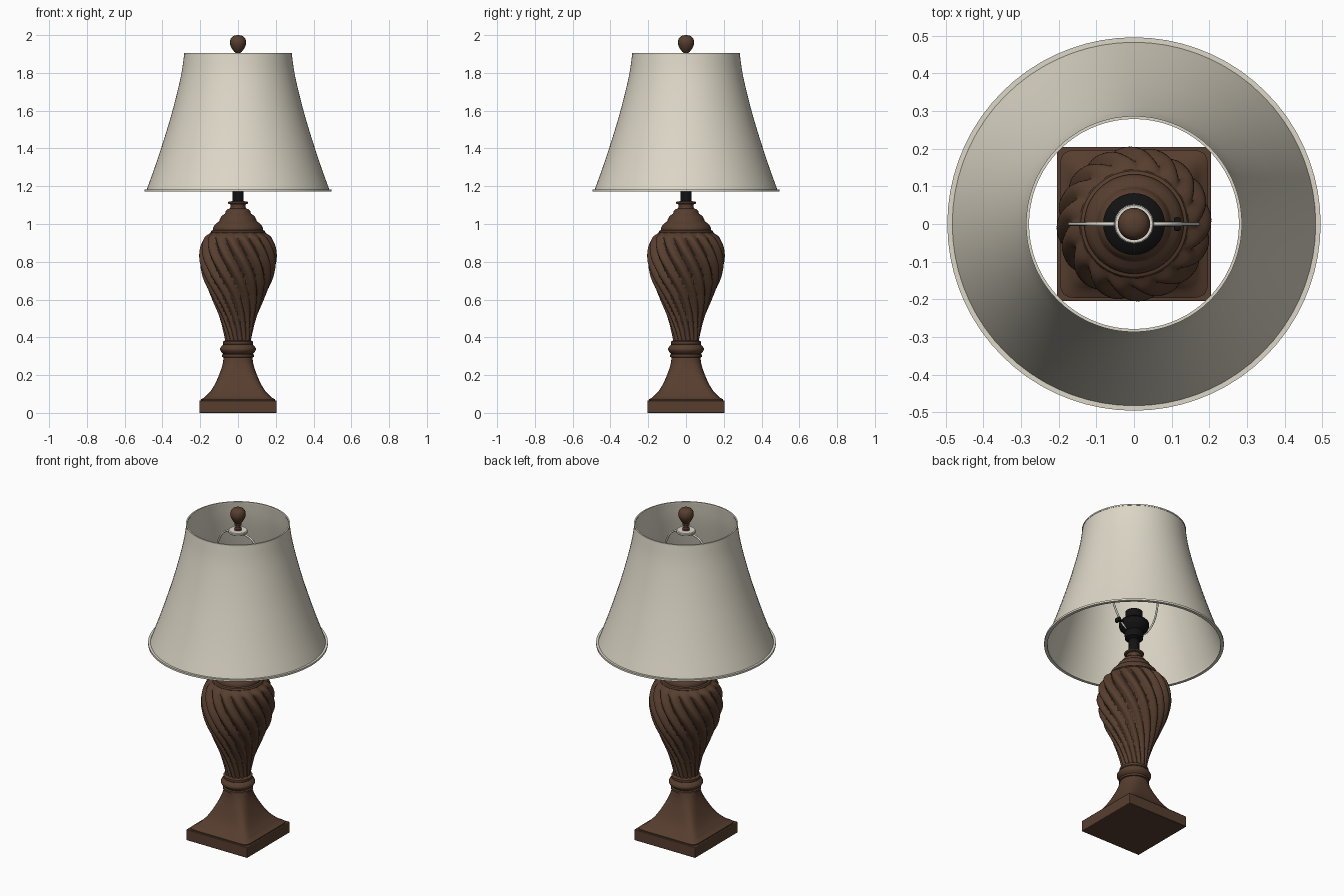
import bpy, math
from mathutils import Vector

if "Cube" in bpy.data.objects:
    bpy.data.objects.remove(bpy.data.objects["Cube"])


def material(name, rgb):
    m = bpy.data.materials.new(name)
    m.diffuse_color = (*rgb, 1)
    m.use_nodes = True
    m.node_tree.nodes["Principled BSDF"].inputs["Base Color"].default_value = m.diffuse_color
    return m


WOOD = material("dark brown wood", (0.095, 0.048, 0.028))
CLOTH = material("cream cloth", (0.72, 0.68, 0.57))
BLACK = material("black fitting", (0.006, 0.006, 0.006))
METAL = material("pale metal", (0.72, 0.70, 0.62))


def finish(ob, mat, angle=35):
    ob.data.materials.append(mat)
    bpy.ops.object.select_all(action='DESELECT')
    ob.select_set(True)
    bpy.context.view_layer.objects.active = ob
    bpy.ops.object.shade_smooth_by_angle(angle=math.radians(angle))
    return ob


def smooth_path(pts, steps):
    """Catmull-Rom curve through points of any dimension."""
    p = [Vector(q) for q in pts]
    p = [2 * p[0] - p[1]] + p + [2 * p[-1] - p[-2]]
    out = []
    for i in range(1, len(p) - 2):
        a, b, c, d = p[i - 1:i + 3]
        for k in range(steps):
            t = k / steps
            out.append(0.5 * (2 * b + (c - a) * t + (2 * a - 5 * b + 4 * c - d) * t * t
                              + (3 * b - a - 3 * c + d) * t ** 3))
    return out + [p[-2]]


def loft(name, rows, mat, radius=None, segs=48, caps=True, angle=35):
    """Stack rings; each row starts with radius, z; radius(row, angle) shapes the ring."""
    radius = radius or (lambda row, a: row[0])
    verts, faces = [], []
    for row in rows:
        for j in range(segs):
            a = 2 * math.pi * j / segs
            r = radius(row, a)
            verts.append((r * math.cos(a), r * math.sin(a), row[1]))
    for i in range(len(rows) - 1):
        for j in range(segs):
            k = (j + 1) % segs
            faces.append((i * segs + j, i * segs + k, (i + 1) * segs + k, (i + 1) * segs + j))
    if caps:
        faces.append(tuple(reversed(range(segs))))
        faces.append(tuple(range((len(rows) - 1) * segs, len(rows) * segs)))
    me = bpy.data.meshes.new(name)
    me.from_pydata(verts, [], faces)
    ob = bpy.data.objects.new(name, me)
    bpy.context.collection.objects.link(ob)
    return finish(ob, mat, angle)


def box(name, loc, size, mat, bevel):
    bpy.ops.mesh.primitive_cube_add(size=1, location=loc)
    ob = bpy.context.object
    ob.name = name
    ob.scale = size
    bpy.ops.object.transform_apply(location=False, rotation=False, scale=True)
    mod = ob.modifiers.new("edge", 'BEVEL')
    mod.width, mod.segments = bevel, 2
    return finish(ob, mat)


# Square plinth
box("plinth", (0, 0, 0.0325), (0.41, 0.41, 0.065), WOOD, 0.003)


# Pedestal: rounded square blending into a round neck
def squircle(row, a):
    n = row[2]
    return row[0] / (abs(math.cos(a)) ** n + abs(math.sin(a)) ** n) ** (1 / n)


foot = [(0.197, 0.06, 14), (0.197, 0.071, 14), (0.187, 0.077, 12)]
sweep = smooth_path([(0.177, 0.082, 12), (0.142, 0.12, 9), (0.116, 0.165, 6),
                     (0.095, 0.215, 4), (0.081, 0.26, 2.8), (0.076, 0.30, 2)], 5)
loft("pedestal", foot + sweep, WOOD, squircle, segs=96)

# Turned collar between pedestal and body
bulge = [(0.077 + 0.018 * math.sin(math.pi * t / 10), 0.312 + 0.05 * t / 10) for t in range(11)]
loft("collar", [(0.07, 0.292), (0.084, 0.296), (0.084, 0.308)] + bulge
     + [(0.08, 0.365), (0.08, 0.378), (0.066, 0.384)], WOOD)

# Body with spiral lobes
LOBES = 16


def spiral(row, a):
    lobe = abs(math.sin(LOBES / 2 * (a + 3.0 * row[1])))
    fade = min(1, max(0.1, (0.965 - row[1]) / 0.06))
    return row[0] * (1 - 0.15 * fade * (1 - lobe))


body = smooth_path([(0.068, 0.375), (0.078, 0.43), (0.097, 0.50), (0.137, 0.60), (0.181, 0.70),
                    (0.202, 0.78), (0.206, 0.83), (0.199, 0.885), (0.178, 0.93), (0.14, 0.957)], 5)
loft("spiral_body", body, WOOD, spiral, segs=LOBES * 12, angle=40)

# Stepped cap above the body
loft("cap", [(0.13, 0.942), (0.142, 0.947), (0.145, 0.955), (0.141, 0.964), (0.132, 0.968),
             (0.132, 0.978), (0.127, 0.99), (0.116, 1.003), (0.102, 1.012), (0.098, 1.016),
             (0.096, 1.026), (0.086, 1.043), (0.07, 1.054), (0.067, 1.058), (0.065, 1.068),
             (0.055, 1.078), (0.042, 1.083), (0.039, 1.098), (0.042, 1.105),
             (0.054, 1.108), (0.054, 1.117), (0.03, 1.121)], WOOD)

# Lamp socket and its switch
loft("socket", [(0.03, 1.115), (0.03, 1.20), (0.05, 1.21), (0.053, 1.25), (0.078, 1.275),
                (0.082, 1.285), (0.082, 1.31), (0.07, 1.322), (0.048, 1.33), (0.048, 1.38),
                (0.038, 1.38), (0.038, 1.33)], BLACK)
box("switch_stem", (0.09, 0, 1.29), (0.05, 0.014, 0.014), BLACK, 0.003)
box("switch_key", (0.115, 0, 1.29), (0.018, 0.036, 0.026), BLACK, 0.005)

# Wire harp: one half path mirrored across x
half = smooth_path([(0.05, 0, 1.255), (0.095, 0, 1.29), (0.145, 0, 1.38), (0.17, 0, 1.50),
                    (0.163, 0, 1.63), (0.13, 0, 1.77), (0.085, 0, 1.835), (0.0, 0, 1.852)], 5)
path = half + [Vector((-p.x, 0, p.z)) for p in reversed(half[:-1])]
cu = bpy.data.curves.new("harp", 'CURVE')
cu.dimensions, cu.bevel_depth, cu.bevel_resolution = '3D', 0.0055, 2
sp = cu.splines.new('POLY')
sp.points.add(len(path) - 1)
for pt, p in zip(sp.points, path):
    pt.co = (*p, 1)
harp = bpy.data.objects.new("harp", cu)
bpy.context.collection.objects.link(harp)
bpy.ops.object.select_all(action='DESELECT')
harp.select_set(True)
bpy.context.view_layer.objects.active = harp
bpy.ops.object.convert(target='MESH')
finish(bpy.context.object, METAL, 60)

# Washer and finial at the top of the harp
loft("washer", [(0.05, 1.85), (0.053, 1.853), (0.053, 1.862), (0.05, 1.866)], METAL, segs=16)
knob = smooth_path([(0.013, 1.906), (0.022, 1.914), (0.036, 1.935), (0.043, 1.96),
                    (0.037, 1.984), (0.02, 1.997), (0.001, 2.0)], 3)
loft("finial", [(0.02, 1.864), (0.02, 1.876), (0.013, 1.882), (0.013, 1.894),
                (0.02, 1.897), (0.02, 1.903)] + knob, WOOD, segs=32)

# Bell shade as a closed thin shell, with trims at both edges
bell = smooth_path([(0.284, 1.905), (0.299, 1.80), (0.326, 1.68), (0.361, 1.55),
                    (0.401, 1.42), (0.441, 1.30), (0.484, 1.18)], 4)
shell = bell + [Vector((p[0] - 0.004, p[1])) for p in reversed(bell)]
loft("shade", list(reversed(shell + shell[:1])), CLOTH, segs=72, caps=False)


def band(name, r_in, r_out, z0, z1):
    loft(name, [(r_in, z0), (r_out, z0), (r_out, z1), (r_in, z1), (r_in, z0)],
         CLOTH, segs=72, caps=False)


band("shade_bottom_trim", 0.478, 0.496, 1.172, 1.183)
band("shade_top_trim", 0.279, 0.287, 1.898, 1.906)
